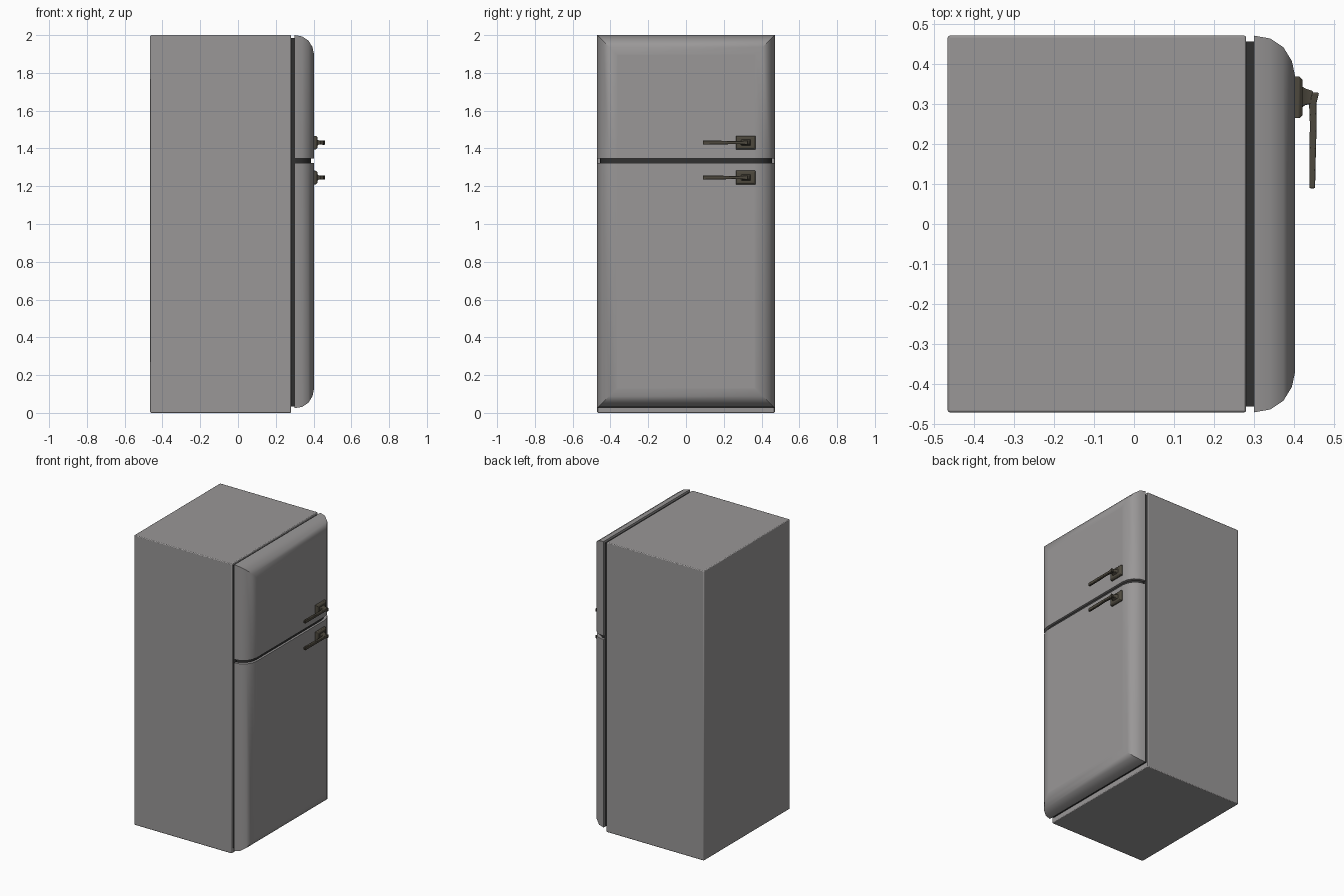
import bpy, bmesh, math

if "Cube" in bpy.data.objects:
    bpy.data.objects.remove(bpy.data.objects["Cube"])


def material(name, r, g, b):
    m = bpy.data.materials.new(name)
    m.diffuse_color = (r, g, b, 1)
    m.use_nodes = True
    m.node_tree.nodes["Principled BSDF"].inputs["Base Color"].default_value = m.diffuse_color
    return m


GREY = material("grey enamel", 0.32, 0.31, 0.31)
DARK = material("dark rubber", 0.03, 0.03, 0.03)
BRONZE = material("dark bronze", 0.075, 0.066, 0.048)


def loft(name, rings, mat, bevel=0.0, segments=2):
    """Skin a list of closed rings and cap both ends."""
    bm = bmesh.new()
    vs = [[bm.verts.new(p) for p in ring] for ring in rings]
    n = len(vs[0])
    for a, b in zip(vs, vs[1:]):
        for i in range(n):
            j = (i + 1) % n
            bm.faces.new((a[i], a[j], b[j], b[i]))
    bm.faces.new(vs[0][::-1])
    bm.faces.new(vs[-1])
    bmesh.ops.recalc_face_normals(bm, faces=bm.faces)
    me = bpy.data.meshes.new(name)
    bm.to_mesh(me)
    bm.free()
    me.materials.append(mat)
    ob = bpy.data.objects.new(name, me)
    bpy.context.collection.objects.link(ob)
    if bevel:
        mod = ob.modifiers.new("bevel", 'BEVEL')
        mod.width, mod.segments = bevel, segments
    bpy.ops.object.select_all(action='DESELECT')
    ob.select_set(True)
    bpy.context.view_layer.objects.active = ob
    bpy.ops.object.shade_smooth_by_angle(angle=math.radians(35))
    return ob


def rect_x(x, y0, y1, z0, z1):
    return [(x, y0, z0), (x, y1, z0), (x, y1, z1), (x, y0, z1)]


def rect_y(y, x0, x1, z0, z1):
    return [(x0, y, z0), (x1, y, z0), (x1, y, z1), (x0, y, z1)]


# Cabinet and door seal
loft("cabinet", [rect_x(x, -0.47, 0.47, 0, 2) for x in (-0.465, 0.28)], GREY, 0.005)
loft("door_seal", [rect_x(x, -0.455, 0.455, 0.035, 1.985) for x in (0.275, 0.305)], DARK)

# Doors: rounded edge profile as (x, inset), mitred at the corners
EDGE = [(0.30, 0.0), (0.34, 0.007), (0.373, 0.029), (0.394, 0.063), (0.402, 0.10), (0.402, 0.108)]


def door(name, z0, z1, round_bottom, round_top):
    loft(name, [rect_x(x, d - 0.47, 0.47 - d, z0 + d * round_bottom, z1 - d * round_top)
                for x, d in EDGE], GREY)


door("freezer_door", 1.347, 2.0, 0, 1)
door("fridge_door", 0.025, 1.323, 1, 0)

# Dark divider filling the gap between doors, set back from the door surface
side = [(x - 0.015, 0.455 - d) for x, d in EDGE[:-1]]
outline = side + [(x, -y) for x, y in reversed(side)]
loft("door_divider", [[(x, y, z) for x, y in outline] for z in (1.318, 1.352)], DARK)

# Handles: base plate, neck and long lever
PLATE = [(0.395, 0.0), (0.413, 0.0), (0.421, 0.008)]
NECK = [(0.415, 0.288, 0.346, 0.020), (0.428, 0.297, 0.338, 0.011), (0.447, 0.300, 0.332, 0.009)]
LEVER = [(0.089, 0.438, 0.452, 0.011), (0.18, 0.438, 0.454, 0.010), (0.25, 0.439, 0.456, 0.008),
         (0.30, 0.437, 0.455, 0.009), (0.328, 0.445, 0.462, 0.012)]
for label, z in (("freezer", 1.431), ("fridge", 1.246)):
    loft(label + "_handle_plate",
         [rect_x(x, 0.264 + d, 0.368 - d, z - 0.036 + d, z + 0.036 - d) for x, d in PLATE], BRONZE, 0.002)
    loft(label + "_handle_neck", [rect_x(x, a, b, z - h, z + h) for x, a, b, h in NECK], BRONZE, 0.003)
    loft(label + "_handle_lever", [rect_y(y, a, b, z - h, z + h) for y, a, b, h in LEVER], BRONZE, 0.003)
